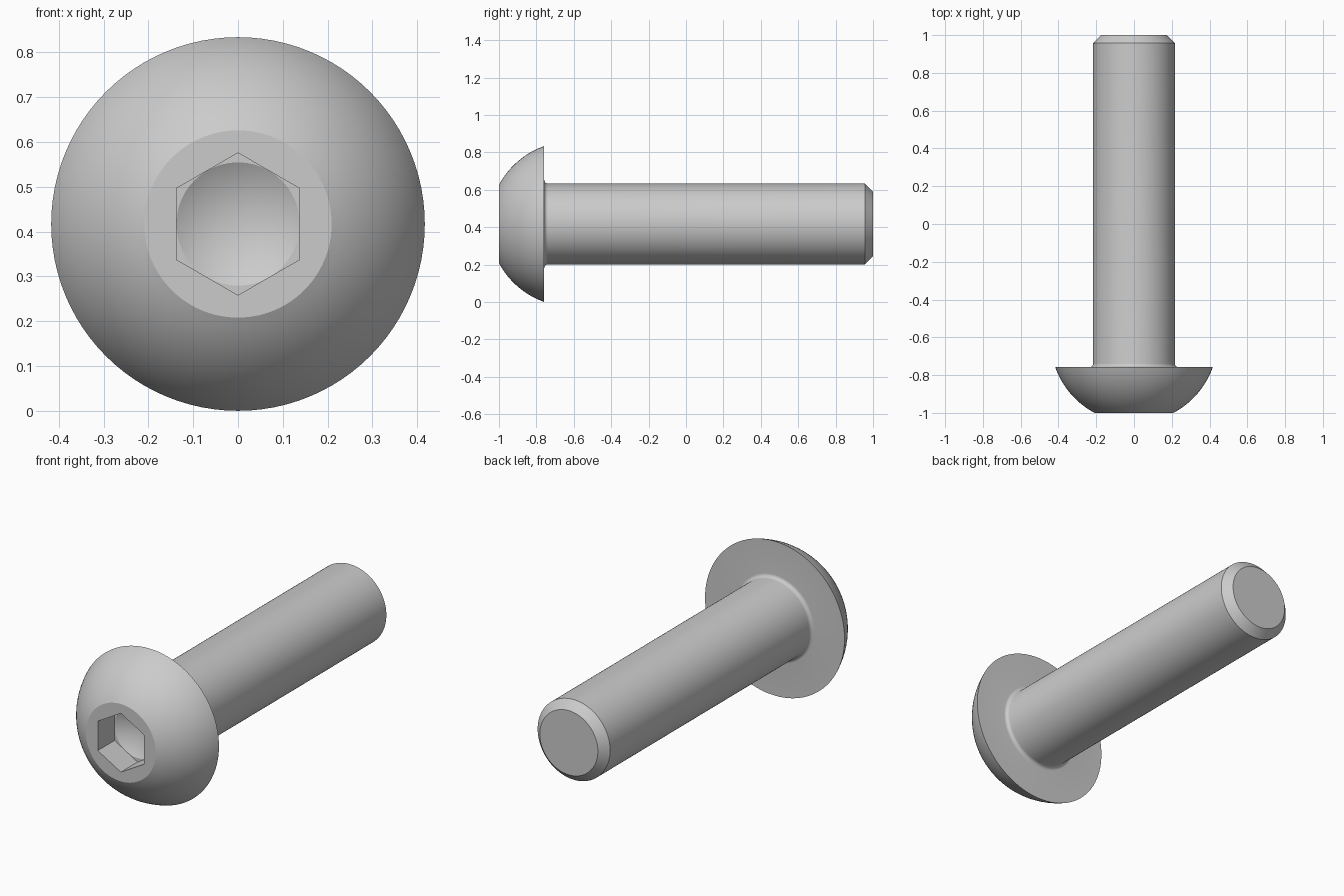
import bpy, bmesh
from math import sin, cos, pi, atan2, hypot, radians

if "Cube" in bpy.data.objects:
    bpy.data.objects.remove(bpy.data.objects["Cube"])

N = 96                      # segments around the axis
ZC = 0.417                  # height of the bolt axis
HEAD_R, FACE_R = 0.417, 0.209
FRONT, UNDER, BACK = -1.0, -0.758, 1.0
SHANK_R, CHAMFER, FILLET = 0.2165, 0.043, 0.02
HEX, FLOOR = 0.1375, -0.857  # half width across flats, socket floor


def circle(r):
    return lambda a: r


def hexagon(a):
    # flats face +x / -x, corners point up and down
    return HEX / cos((a + pi / 6) % (pi / 3) - pi / 6)


# drilled socket floor, hex walls, flat front face
rings = [(FLOOR, circle(HEX)), (FLOOR, hexagon), (FRONT, hexagon)]

# spherical dome, centred on the axis
c = (FACE_R**2 + FRONT**2 - HEAD_R**2 - UNDER**2) / (2 * (FRONT - UNDER))
R = hypot(FACE_R, FRONT - c)
a0, a1 = atan2(FACE_R, c - FRONT), atan2(HEAD_R, c - UNDER)
for i in range(17):
    a = a0 + (a1 - a0) * i / 16
    rings.append((c - R * cos(a), circle(R * sin(a))))

# fillet under the head
for i in range(9):
    a = pi / 2 * i / 8
    rings.append((UNDER + FILLET * (1 - cos(a)),
                  circle(SHANK_R + FILLET * (1 - sin(a)))))

# shank and chamfered tip
rings += [(BACK - CHAMFER, circle(SHANK_R)), (BACK, circle(SHANK_R - CHAMFER))]

bm = bmesh.new()
loops = []
for y, radius in rings:
    loop = []
    for k in range(N):
        a = 2 * pi * k / N
        r = radius(a)
        loop.append(bm.verts.new((r * cos(a), y, ZC + r * sin(a))))
    loops.append(loop)
for p, q in zip(loops, loops[1:]):
    for k in range(N):
        j = (k + 1) % N
        bm.faces.new((p[k], p[j], q[j], q[k]))

# conical drill point and flat tip
apex = bm.verts.new((0, FLOOR + HEX * 0.577, ZC))
for k in range(N):
    bm.faces.new((apex, loops[0][(k + 1) % N], loops[0][k]))
bm.faces.new(loops[-1])
bmesh.ops.remove_doubles(bm, verts=bm.verts[:], dist=1e-5)
bmesh.ops.recalc_face_normals(bm, faces=bm.faces[:])

mesh = bpy.data.meshes.new("button_head_bolt")
bm.to_mesh(mesh)
bm.free()
bolt = bpy.data.objects.new("button_head_bolt", mesh)
bpy.context.collection.objects.link(bolt)
bpy.context.view_layer.objects.active = bolt
bolt.select_set(True)
bpy.ops.object.shade_smooth_by_angle(angle=radians(20))
